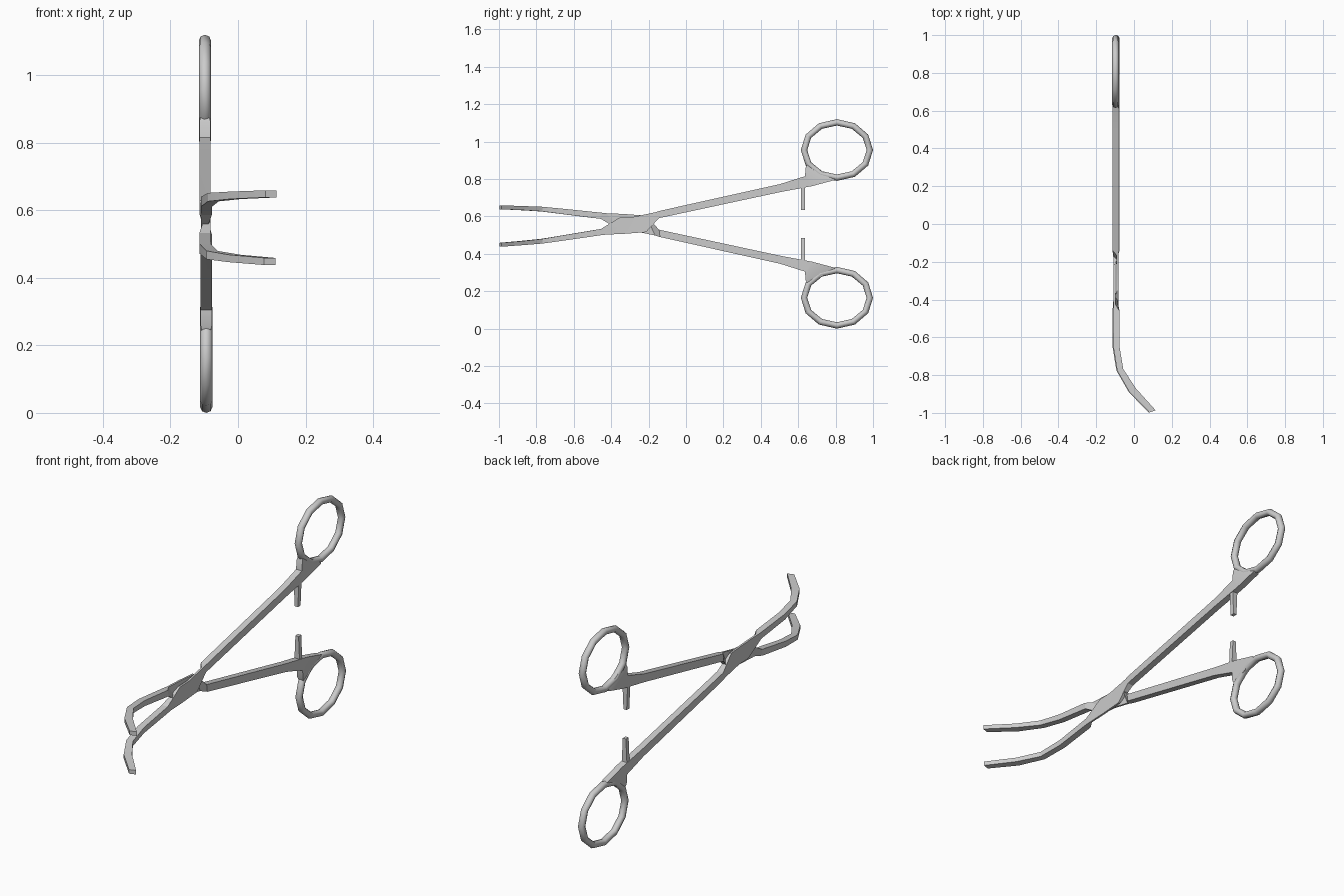
import bpy, bmesh
from math import cos, sin, pi, radians
from mathutils import Vector

if "Cube" in bpy.data.objects:
    bpy.data.objects.remove(bpy.data.objects["Cube"])

XC, ZC = -0.096, 0.56      # pivot axis of the clamp
H = 0.0165                 # half thickness of the steel


def loft(name, rings, closed=False, smooth=20):
    """Skin a list of equal-length vertex rings."""
    bm = bmesh.new()
    vs = [[bm.verts.new(p) for p in r] for r in rings]
    n, m = len(vs[0]), len(vs)
    for i in range(m if closed else m - 1):
        a, b = vs[i], vs[(i + 1) % m]
        for j in range(n):
            k = (j + 1) % n
            bm.faces.new((a[j], a[k], b[k], b[j]))
    if not closed:
        bm.faces.new(vs[0])
        bm.faces.new(vs[-1][::-1])
    bmesh.ops.recalc_face_normals(bm, faces=bm.faces)
    me = bpy.data.meshes.new(name)
    bm.to_mesh(me)
    bm.free()
    me.shade_smooth()
    me.set_sharp_from_angle(angle=radians(smooth))
    ob = bpy.data.objects.new(name, me)
    bpy.context.collection.objects.link(ob)
    return ob


def section(top, bot, x, h, yaw, s):
    """Rectangular section between a top and bottom (y, z) point."""
    out = []
    for u, (y, z) in ((-1, top), (1, top), (1, bot), (-1, bot)):
        # the two jaws open by slightly different amounts
        z += max(0, -.45 - y) / .55 * (-.007 if s > 0 else .016)
        out.append((x + u * h * cos(yaw), y + u * h * sin(yaw), ZC + s * (z - ZC)))
    return out


# stations from handle to jaw tip: top (y,z), bottom (y,z), x, half thickness, yaw
# x of None marks the thin half-lapped joint plates
STATIONS = [
    ((.650, .884), (.80, .800), 0, .012, 0),
    ((.640, .862), (.79, .793), 0, H, 0),
    ((.636, .815), (.674, .762), 0, H, 0),
    ((.503, .773), (.503, .730), 0, H, 0),
    ((-.139, .630), (-.144, .591), 0, H, 0),
    ((-.165, .622), (-.214, .516), None, .005, 0),
    ((-.278, .598), (-.330, .507), None, .005, 0),
    ((-.353, .595), (-.425, .503), None, .005, 0),
    ((-.455, .533), (-.460, .499), 0, H, 0),
    ((-.65, .503), (-.65, .474), .001, H, 5),
    ((-.772, .484), (-.772, .459), .021, H, 14),
    ((-.88, .474), (-.88, .452), .087, .0195, 30),
    ((-.992, .466), (-.992, .445), .192, .0175, 18),
]

for s, tag in ((1, "upper"), (-1, "lower")):
    xs = XC - s * .002
    # shank, joint plate and curved jaw
    loft(tag + "_arm", [section(t, b, XC + s * .008 if x is None else xs + x, h,
                                radians(a), s) for t, b, x, h, a in STATIONS])
    # finger ring: twelve-sided oval with a round section
    rings = []
    for i in range(12):
        a = 2 * pi * i / 12
        rings.append([(xs + .018 * sin(q),
                       .807 + (.176 + .017 * cos(q)) * cos(a),
                       ZC + s * (.395 + (.148 + .017 * cos(q)) * sin(a)))
                      for q in (2 * pi * j / 8 for j in range(8))])
    loft(tag + "_finger_ring", rings, closed=True, smooth=50)
    # ratchet bar pointing at the other arm
    loft(tag + "_ratchet", [[(xs + u * w, .625 + v * .011, ZC + s * (z - ZC))
                             for u, v in ((-1, -1), (1, -1), (1, 1), (-1, 1))]
                            for z, w in ((.77, .015), (.635, .009))])
